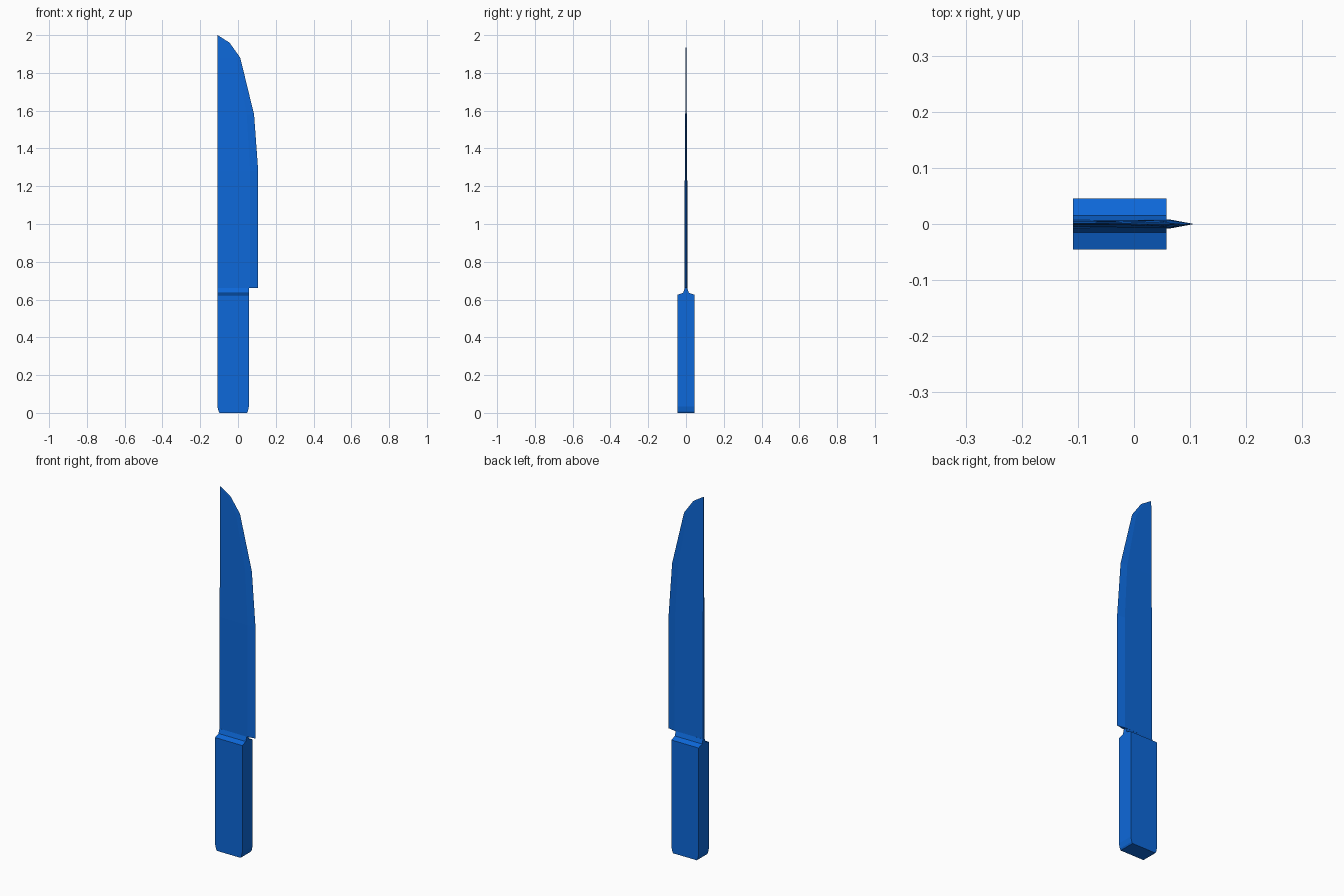
import bpy
import bmesh

cube = bpy.data.objects.get("Cube")
if cube:
    bpy.data.objects.remove(cube, do_unlink=True)

blue = bpy.data.materials.new("bright blue")
blue.use_nodes = True
colour = (0.004, 0.14, 0.70, 1)
blue.diffuse_color = colour
blue.node_tree.nodes["Principled BSDF"].inputs["Base Color"].default_value = colour


def loft(name, rings):
    """Skin a stack of matching rings and cap both ends."""
    bm = bmesh.new()
    loops = [[bm.verts.new(p) for p in ring] for ring in rings]
    count = len(loops[0])
    for low, high in zip(loops, loops[1:]):
        for i in range(count):
            j = (i + 1) % count
            bm.faces.new((low[i], low[j], high[j], high[i]))
    bm.faces.new(reversed(loops[0]))
    bm.faces.new(loops[-1])
    bmesh.ops.recalc_face_normals(bm, faces=bm.faces)
    mesh = bpy.data.meshes.new(name)
    bm.to_mesh(mesh)
    bm.free()
    mesh.materials.append(blue)
    obj = bpy.data.objects.new(name, mesh)
    bpy.context.collection.objects.link(obj)
    return obj


SPINE, GRIP = -0.109, 0.058


def grip_ring(z, half, inset=0):
    a, b = SPINE + inset, GRIP - inset
    return [(a, -half, z), (b, -half, z), (b, half, z), (a, half, z)]


def blade_ring(z, edge, half):
    ridge = SPINE + (edge - SPINE) * 0.8
    return [(SPINE, -half * 0.8, z), (ridge, -half, z), (edge, 0, z),
            (ridge, half, z), (SPINE, half * 0.8, z)]


# Handle with softened butt corners
loft("handle", [grip_ring(0, 0.045, 0.011), grip_ring(0.008, 0.045, 0.006),
                grip_ring(0.035, 0.045), grip_ring(0.625, 0.045)])

# Stepped collar narrowing to the blade
loft("collar", [grip_ring(0.625, 0.045), grip_ring(0.636, 0.015),
                grip_ring(0.66, 0.007)])

# Blade: straight spine, curved cutting edge, thinning to the tip
outline = [(0.66, 0.107, 0.008), (1.28, 0.107, 0.0065), (1.58, 0.085, 0.004),
           (1.88, 0.012, 0.002), (1.96, -0.045, 0.001), (2.0, -0.108, 0.0004)]
loft("blade", [blade_ring(*row) for row in outline])
